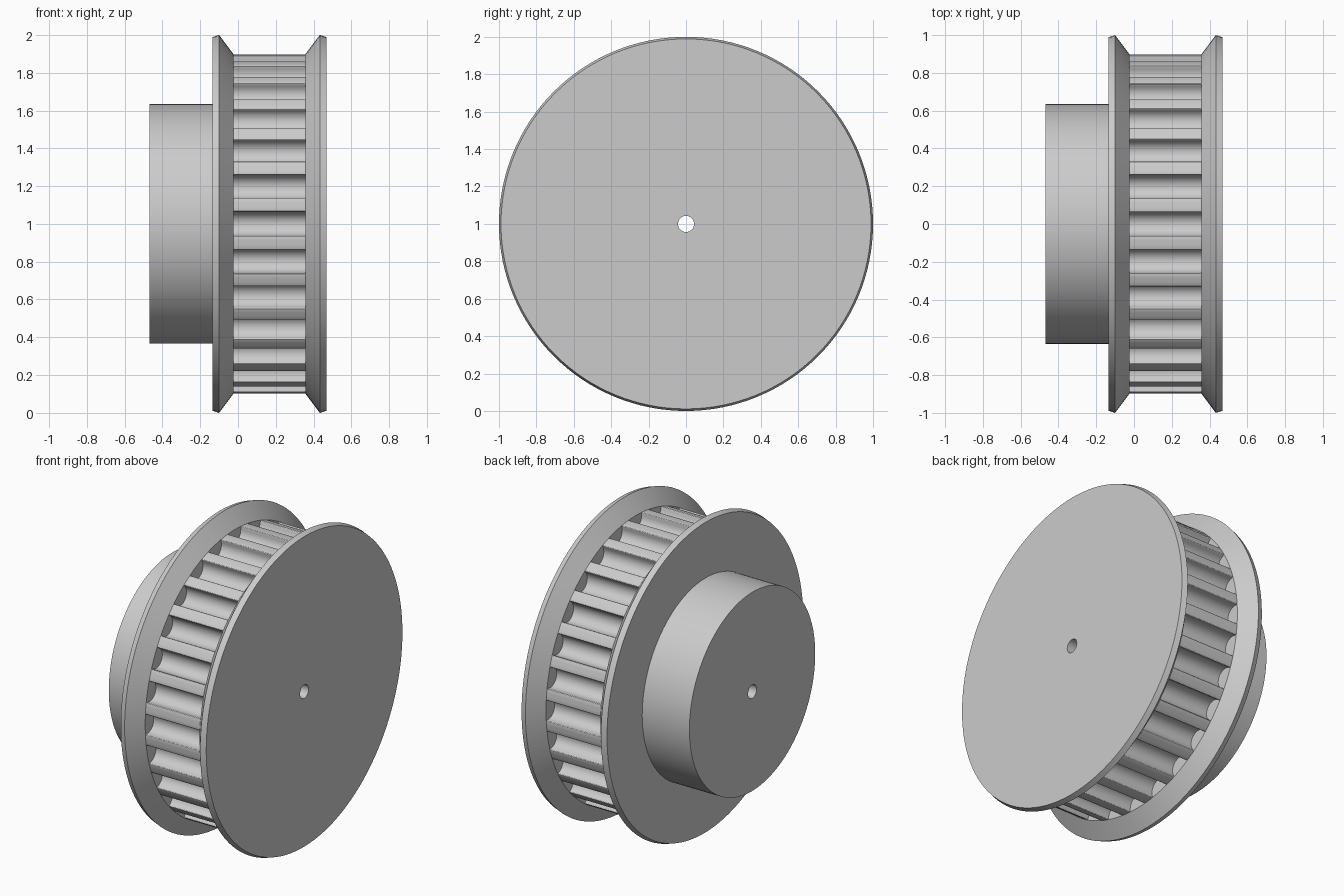
import bpy, bmesh
from math import sin, cos, pi, radians, asin, sqrt

if "Cube" in bpy.data.objects:
    bpy.data.objects.remove(bpy.data.objects["Cube"])

TEETH, SEG = 28, 128
R_TEETH, R_BORE = 0.90, 0.043


def finish(name, bm):
    bmesh.ops.recalc_face_normals(bm, faces=bm.faces)
    me = bpy.data.meshes.new(name)
    bm.to_mesh(me)
    bm.free()
    ob = bpy.data.objects.new(name, me)
    bpy.context.collection.objects.link(ob)
    ob.location.z = 1.0
    bpy.ops.object.select_all(action='DESELECT')
    ob.select_set(True)
    bpy.context.view_layer.objects.active = ob
    bpy.ops.object.shade_smooth_by_angle(angle=radians(25))
    return ob


def skin(name, rings):
    """Closed ring-shaped solid from a cycle of equal-length vertex rings."""
    bm = bmesh.new()
    loops = [[bm.verts.new(p) for p in ring] for ring in rings]
    n = len(loops[0])
    for i, a in enumerate(loops):
        b = loops[(i + 1) % len(loops)]
        for j in range(n):
            k = (j + 1) % n
            bm.faces.new((a[j], a[k], b[k], b[j]))
    return finish(name, bm)


def circle(x, r):
    return [(x, r * cos(2 * pi * j / SEG), r * sin(2 * pi * j / SEG)) for j in range(SEG)]


def lathe(name, profile):
    return skin(name, [circle(x, r) for x, r in profile])


# Hub and the two bevelled flanges, all with the through bore
lathe("hub", [(-0.468, R_BORE), (-0.468, 0.634), (-0.135, 0.634), (-0.135, R_BORE)])
flange = [(-0.135, R_BORE), (-0.135, 0.989), (-0.1, 1.0), (-0.025, R_TEETH), (-0.025, R_BORE)]
lathe("hub_side_flange", flange)
lathe("outer_flange", [(0.333 - x, r) for x, r in flange])

# Groove section: (tangent offset, radius), rounded lips and a round bottom
W, LIP, DEPTH = 0.064, 0.006, 0.086
top = sqrt(R_TEETH ** 2 - (W + LIP) ** 2)
lip = [(-W - LIP + LIP * sin(a), top - LIP + LIP * cos(a)) for a in (0, pi / 6, pi / 3, pi / 2)]
centre = R_TEETH - DEPTH + W
floor = [(-W * cos(pi * i / 14), centre - W * sin(pi * i / 14)) for i in range(15)]
groove = lip + floor + [(-t, r) for t, r in reversed(lip)]

# Land arc from the end of one groove to the start of the next
half = asin((W + LIP) / R_TEETH)
gap = 2 * pi / TEETH - 2 * half
land = [(R_TEETH * sin(half + gap * f), R_TEETH * cos(half + gap * f)) for f in (0.33, 0.67)]

outline = []
for i in range(TEETH):
    a = 2 * pi * i / TEETH
    for t, r in groove + land:
        outline.append((r * cos(a) - t * sin(a), r * sin(a) + t * cos(a)))
n = len(outline)
bore = [(R_BORE * cos(2 * pi * (j - 12) / n), R_BORE * sin(2 * pi * (j - 12) / n)) for j in range(n)]

# Toothed belt drum between the flanges
at = lambda x, pts: [(x, y, z) for y, z in pts]
skin("toothed_drum", [at(-0.025, bore), at(-0.025, outline), at(0.358, outline), at(0.358, bore)])
